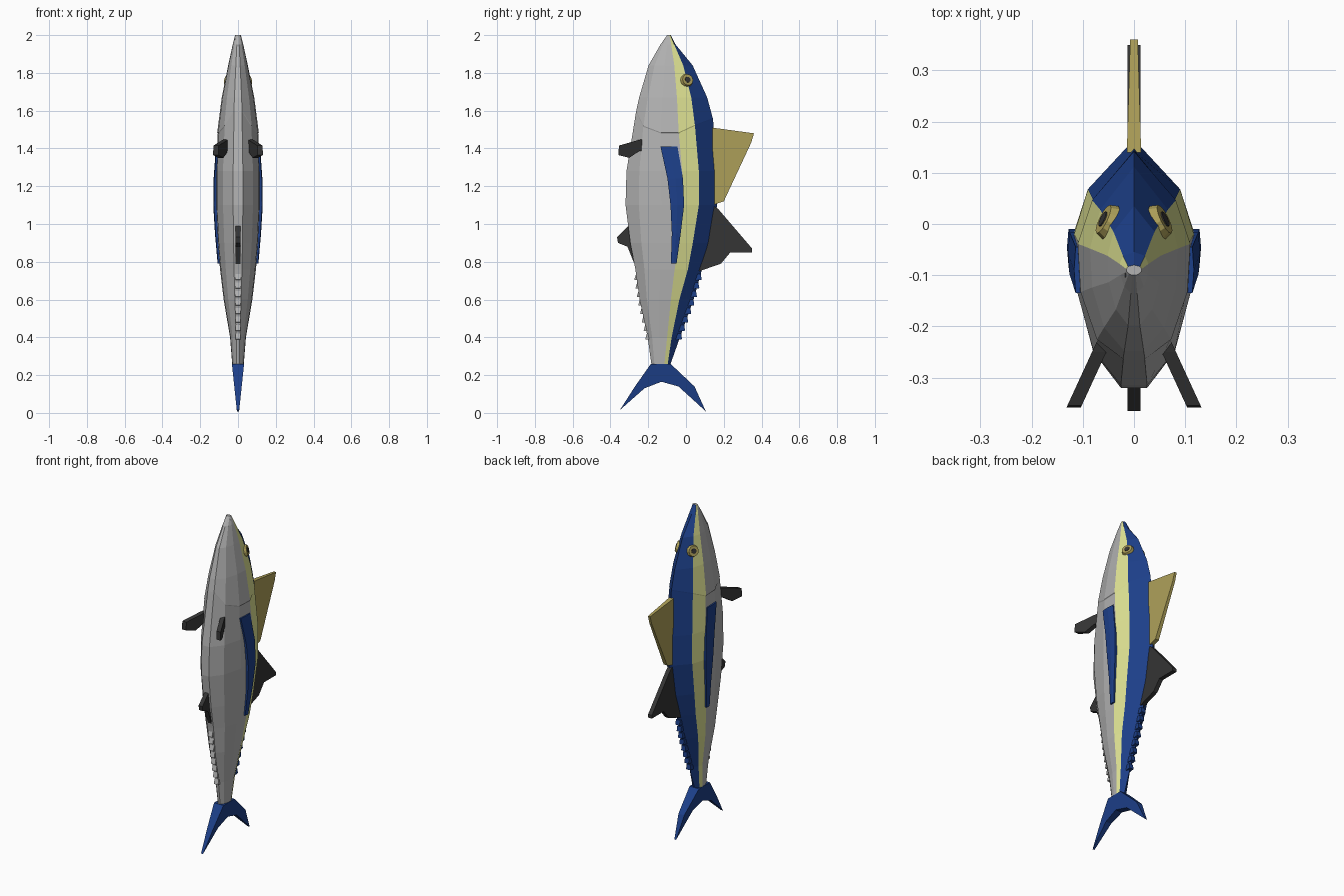
import bpy, bmesh, math
from mathutils import Vector

if "Cube" in bpy.data.objects:
    bpy.data.objects.remove(bpy.data.objects["Cube"])


def mat(name, r, g, b):
    m = bpy.data.materials.new(name)
    m.diffuse_color = (r, g, b, 1)
    m.use_nodes = True
    m.node_tree.nodes["Principled BSDF"].inputs["Base Color"].default_value = m.diffuse_color
    return m


BLUE = mat("blue", 0.012, 0.05, 0.25)
YELLOW = mat("pale_yellow", 0.75, 0.78, 0.3)
SILVER = mat("silver", 0.45, 0.45, 0.45)
OLIVE = mat("olive", 0.42, 0.35, 0.1)
DARK = mat("dark", 0.035, 0.035, 0.035)


def finish(name, bm, mats):
    bmesh.ops.recalc_face_normals(bm, faces=bm.faces)
    me = bpy.data.meshes.new(name)
    bm.to_mesh(me)
    bm.free()
    for m in mats:
        me.materials.append(m)
    ob = bpy.data.objects.new(name, me)
    bpy.context.collection.objects.link(ob)
    return ob


def loft(name, rings, mats, band=lambda i, n: 0):
    bm = bmesh.new()
    vs = [[bm.verts.new(p) for p in r] for r in rings]
    n = len(rings[0])
    for a, b in zip(vs, vs[1:]):
        for i in range(n):
            j = (i + 1) % n
            bm.faces.new((a[i], a[j], b[j], b[i])).material_index = band(i, n)
    for cap in (vs[0], vs[-1]):
        bm.faces.new(cap).material_index = band(n // 2, n)
    return finish(name, bm, mats)


def slab(name, pts, mid, half, m):
    """Fin plate from a (y, z) outline; mid and half give x centre and half thickness."""
    sides = [[(mid(y, z) + s * half(y, z), y, z) for y, z in pts] for s in (-1, 1)]
    return loft(name, sides, [m])


# Body profile: z, belly y, back y, silver/yellow edge y, yellow/blue edge y, half width
PROFILE = [
    (2.00, -0.100, -0.080, -0.088, -0.083, 0.015),
    (1.95, -0.135, -0.055, -0.078, -0.062, 0.028),
    (1.84, -0.198, 0.035, -0.062, -0.015, 0.052),
    (1.67, -0.248, 0.112, -0.048, 0.028, 0.086),
    (1.50, -0.285, 0.158, -0.040, 0.050, 0.106),
    (1.28, -0.315, 0.165, -0.020, 0.068, 0.117),
    (1.10, -0.320, 0.165, -0.015, 0.068, 0.117),
    (0.90, -0.295, 0.132, -0.040, 0.036, 0.107),
    (0.76, -0.268, 0.085, -0.060, 0.010, 0.095),
    (0.60, -0.245, 0.040, -0.080, -0.035, 0.076),
    (0.40, -0.203, -0.032, -0.100, -0.076, 0.042),
    (0.25, -0.182, -0.085, -0.115, -0.098, 0.030),
]


def prof(z):
    for a, b in zip(PROFILE, PROFILE[1:]):
        if z >= b[0]:
            t = min(1, (a[0] - z) / (a[0] - b[0]))
            return [p + (q - p) * t for p, q in zip(a, b)][1:]
    return PROFILE[-1][1:]


GILL = (0.06, 0.025, -0.015, -0.015, 0.02, 0.10)


def body_ring(z, gill=False, grow=1.0):
    half = []
    for k in range(6):
        zk = z + (GILL[k] if gill else 0)
        belly, back, ys, yb, w = prof(zk)
        x = w * grow * (0, 0.77, 1, 0.95, 0.68, 0.22)[k]
        y = (back, yb, ys, ys + 0.38 * (belly - ys), ys + 0.77 * (belly - ys), belly)[k]
        half.append((x, y, zk))
    return half + [(-x, y, z) for x, y, z in half[:0:-1]]


# Body with colour bands and a small step at the gill cover
rings = [body_ring(p[0]) for p in PROFILE[:4]]
rings += [body_ring(1.50, True, 1.03), body_ring(1.495, True)]
rings += [body_ring(p[0]) for p in PROFILE[5:]]
loft("body", rings, [BLUE, YELLOW, SILVER], lambda i, n: min(i, n - 1 - i, 2))

# Mouth slit at the snout tip
loft("mouth", [[(x, -0.091 - 0.3 * abs(x), z), (x, -0.099 - 0.3 * abs(x), z - 0.01),
                (x, -0.088 - 0.3 * abs(x), z - 0.012)]
               for x, z in ((-0.018, 1.985), (0, 2.0), (0.018, 1.985))], [SILVER])

# Median fins
zero = lambda y, z: 0
slab("first_dorsal_fin", [(0.14, 1.51), (0.36, 1.48), (0.345, 1.43), (0.20, 1.12), (0.14, 1.10)],
     zero, lambda y, z: 0.014 - 0.03 * (y - 0.14), OLIVE)
slab("second_dorsal_fin", [(0.14, 1.10), (0.17, 1.08), (0.35, 0.87), (0.35, 0.85), (0.235, 0.85),
                           (0.185, 0.79), (0.07, 0.75), (0.05, 0.80)],
     zero, lambda y, z: 0.013, DARK)
slab("anal_fin", [(-0.28, 1.0), (-0.305, 0.99), (-0.365, 0.93), (-0.36, 0.90), (-0.31, 0.88),
                  (-0.262, 0.76), (-0.24, 0.80)],
     zero, lambda y, z: 0.013, DARK)

# Forked tail, thinning toward the tips
slab("tail_fin", [(-0.187, 0.258), (-0.08, 0.258), (0.045, 0.14), (0.105, 0.008), (-0.04, 0.14),
                  (-0.13, 0.165), (-0.22, 0.13), (-0.35, 0.015), (-0.27, 0.14)],
     zero, lambda y, z: 0.005 + 0.105 * z, BLUE)

# Finlets along back and belly
for i in range(8):
    z = 0.735 - 0.045 * i
    for name, k, s, m in (("back_finlet", 1, 1, BLUE), ("belly_finlet", 0, -1, SILVER)):
        y0, y1 = prof(z)[k], prof(z - 0.03)[k]
        slab(f"{name}_{i + 1}", [(y0 - s * 0.02, z), (y0, z), (y1 + s * 0.014, z - 0.03),
                                 (y1 - s * 0.02, z - 0.034)],
             zero, lambda y, z: 0.014, m)

for side, s in (("right", 1), ("left", -1)):
    # Long pectoral fin lying along the flank: z, front y, back y, outer x
    fin = [(1.41, -0.135, -0.045, 0.117), (1.24, -0.098, -0.016, 0.129),
           (1.10, -0.082, -0.010, 0.131), (0.95, -0.075, -0.028, 0.122),
           (0.79, -0.080, -0.050, 0.108)]
    loft(f"pectoral_fin_{side}",
         [[(s * (x - 0.018), a, z), (s * (x - 0.003), a, z), (s * x, (a + b) / 2, z),
           (s * (x - 0.003), b, z), (s * (x - 0.018), b, z)] for z, a, b, x in fin], [BLUE])

    # Splayed pelvic fin
    slab(f"pelvic_fin_{side}", [(-0.22, 1.45), (-0.25, 1.445), (-0.355, 1.415), (-0.358, 1.365),
                                (-0.30, 1.35), (-0.25, 1.385), (-0.22, 1.39)],
         lambda y, z: s * (0.068 - (y + 0.25) * 0.46), lambda y, z: 0.014, DARK)

    # Eye: tilted disc with a dark pupil
    normal = Vector((s * 0.87, 0.42, 0.26)).normalized()
    rot = normal.to_track_quat('Z', 'Y')
    for name, r, depth, m in (("eye", 0.036, 0.016, OLIVE), ("pupil", 0.018, 0.021, DARK)):
        bm = bmesh.new()
        bmesh.ops.create_cone(bm, cap_ends=True, segments=12, radius1=r, radius2=r * 0.85,
                              depth=depth)
        ob = finish(f"{name}_{side}", bm, [m])
        ob.rotation_mode = 'QUATERNION'
        ob.rotation_quaternion = rot
        ob.location = (s * 0.053, 0.006, 1.762)
